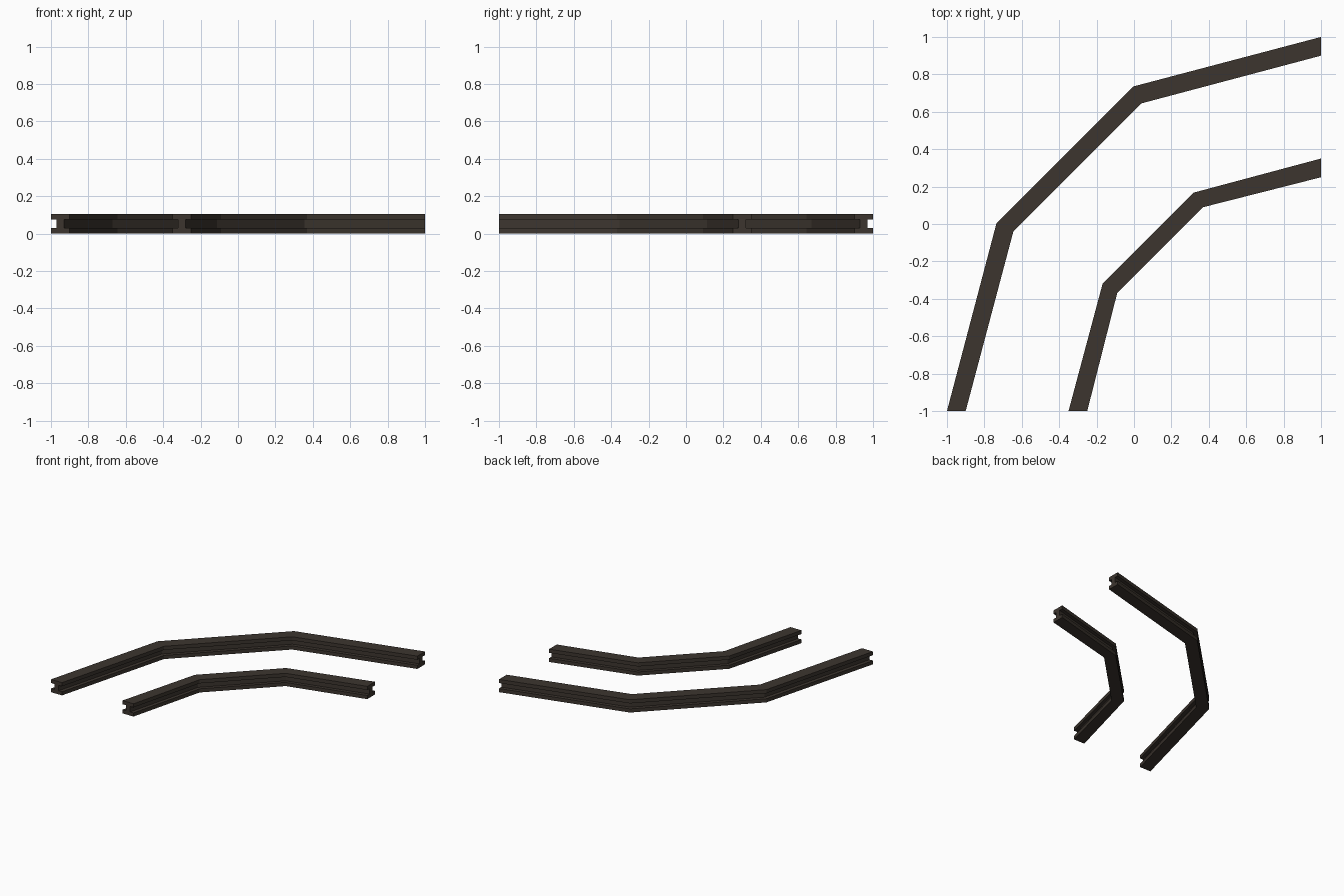
import bpy, bmesh

if "Cube" in bpy.data.objects:
    bpy.data.objects.remove(bpy.data.objects["Cube"])

mat = bpy.data.materials.new("dark brown steel")
mat.diffuse_color = (0.046, 0.036, 0.028, 1)
mat.use_nodes = True
mat.node_tree.nodes["Principled BSDF"].inputs["Base Color"].default_value = mat.diffuse_color

# I-beam cross-section: (fraction across the rail, height)
PROFILE = [(0, 0), (1, 0), (1, 0.03), (0.7, 0.03), (0.7, 0.075), (1, 0.075),
           (1, 0.105), (0, 0.105), (0, 0.075), (0.3, 0.075), (0.3, 0.03), (0, 0.03)]


def mirrored(pts):
    """Complete a path by reflecting it across the diagonal y = -x."""
    return pts + [(-y, -x) for x, y in reversed(pts)]


def rail(name, outer, inner):
    """Sweep the profile between the outer and inner edge paths, mitred at bends."""
    bm = bmesh.new()
    rings = []
    for (ax, ay), (bx, by) in zip(mirrored(outer), mirrored(inner)):
        rings.append([bm.verts.new((ax + (bx - ax) * t, ay + (by - ay) * t, z))
                      for t, z in PROFILE])
    n = len(PROFILE)
    for r, s in zip(rings, rings[1:]):
        for i in range(n):
            j = (i + 1) % n
            bm.faces.new((r[i], r[j], s[j], s[i]))
    # End caps: foot, web and head
    for r in (rings[0], rings[-1]):
        for ids in ((0, 1, 2, 3, 10, 11), (3, 4, 9, 10), (4, 5, 6, 7, 8, 9)):
            bm.faces.new([r[i] for i in ids])
    bmesh.ops.recalc_face_normals(bm, faces=bm.faces)
    me = bpy.data.meshes.new(name)
    bm.to_mesh(me)
    bm.free()
    me.materials.append(mat)
    ob = bpy.data.objects.new(name, me)
    bpy.context.collection.objects.link(ob)


rail("outer_rail", [(-1, -1), (-0.735, 0.005)], [(-0.9, -1), (-0.645, -0.04)])
rail("inner_rail", [(-0.35, -1), (-0.168, -0.32)], [(-0.25, -1), (-0.09, -0.37)])
